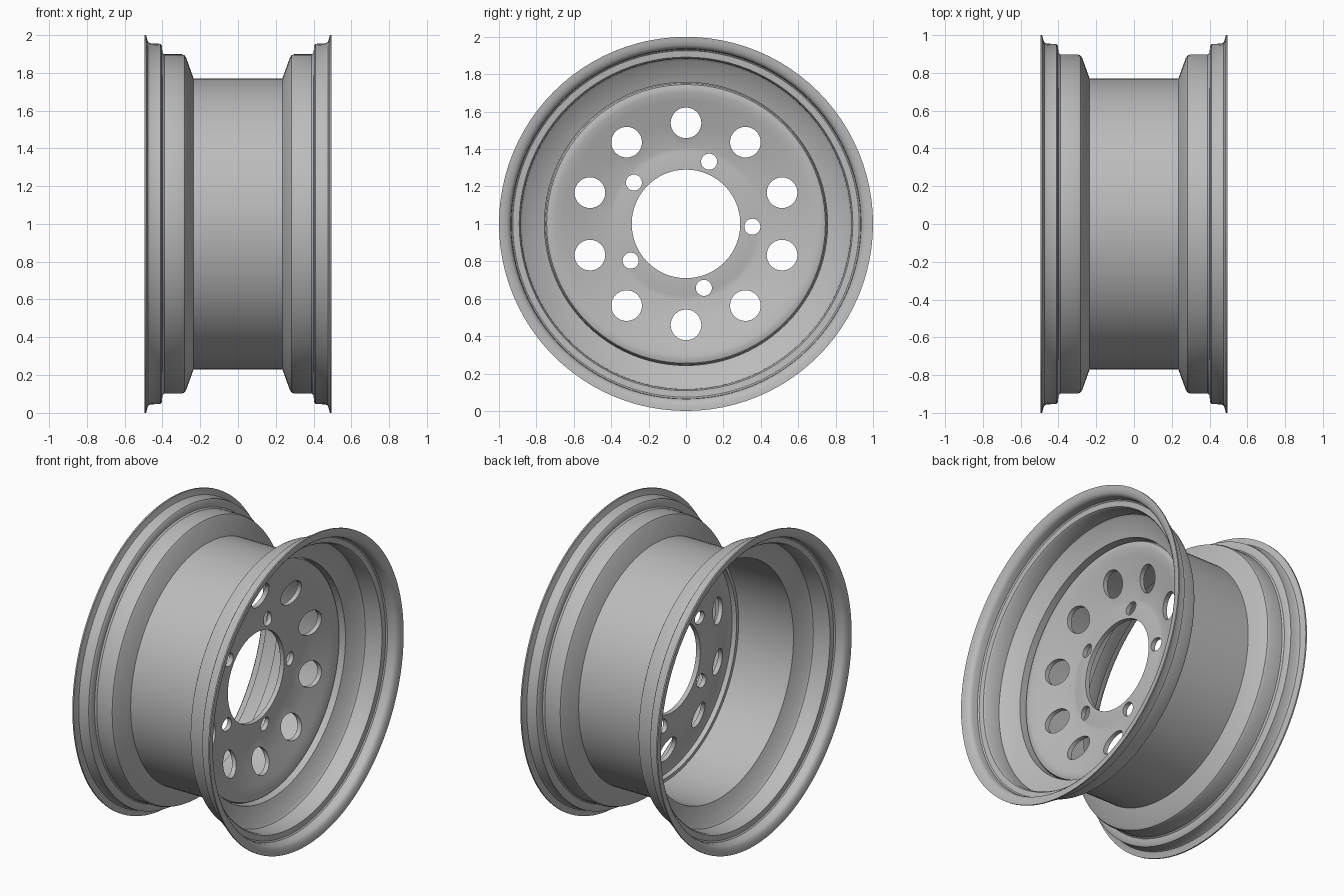
import bpy
import bmesh
from math import cos, sin, pi, radians
from mathutils import Matrix

cube = bpy.data.objects.get("Cube")
if cube:
    bpy.data.objects.remove(cube, do_unlink=True)

AXLE_HEIGHT = 1.0
SEGMENTS = 96

steel = bpy.data.materials.new("grey_steel")
steel.use_nodes = True
GREY = (0.5, 0.5, 0.5, 1)
steel.diffuse_color = GREY
steel.node_tree.nodes["Principled BSDF"].inputs["Base Color"].default_value = GREY


def make_object(name, bm):
    bmesh.ops.recalc_face_normals(bm, faces=bm.faces)
    mesh = bpy.data.meshes.new(name)
    bm.to_mesh(mesh)
    bm.free()
    mesh.materials.append(steel)
    obj = bpy.data.objects.new(name, mesh)
    bpy.context.collection.objects.link(obj)
    obj.location.z = AXLE_HEIGHT
    return obj


def lathe(name, profile):
    """Revolve a closed (x, radius) outline around the x axis."""
    bm = bmesh.new()
    rings = []
    for i in range(SEGMENTS):
        a = 2 * pi * i / SEGMENTS
        rings.append([bm.verts.new((x, r * cos(a), r * sin(a))) for x, r in profile])
    n = len(profile)
    for i in range(SEGMENTS):
        here, there = rings[i], rings[(i + 1) % SEGMENTS]
        for j in range(n):
            k = (j + 1) % n
            bm.faces.new((here[j], here[k], there[k], there[j]))
    return make_object(name, bm)


def drill_ring(bm, count, start, distance, radius):
    """Add a circle of cylinders parallel to the axle."""
    for i in range(count):
        a = radians(start) + 2 * pi * i / count
        place = Matrix.Translation((0.15, distance * cos(a), distance * sin(a)))
        bmesh.ops.create_cone(bm, cap_ends=True, segments=32, radius1=radius,
                              radius2=radius, depth=0.5,
                              matrix=place @ Matrix.Rotation(pi / 2, 4, 'Y'))


def smooth(obj, angle):
    bpy.ops.object.select_all(action='DESELECT')
    obj.select_set(True)
    bpy.context.view_layer.objects.active = obj
    bpy.ops.object.shade_smooth_by_angle(angle=radians(angle))


# Barrel: half outlines from the drop centre to the flange lip, mirrored
outer = [(0.235, 0.77), (0.274, 0.878), (0.283, 0.892), (0.298, 0.898),
         (0.39, 0.898), (0.4, 0.906), (0.402, 0.942), (0.41, 0.953),
         (0.462, 0.955), (0.475, 0.962), (0.481, 0.978), (0.486, 1.0)]
inner = [(0.495, 1.0), (0.493, 0.978), (0.487, 0.955), (0.475, 0.941),
         (0.46, 0.936), (0.424, 0.934), (0.417, 0.926), (0.414, 0.892),
         (0.402, 0.884), (0.3, 0.883), (0.289, 0.873), (0.245, 0.757)]
half = outer + inner
barrel = lathe("rim_barrel", half + [(-x, r) for x, r in reversed(half)])
smooth(barrel, 35)

# Dished centre disc with a rounded edge and a skirt against the barrel
front = [(0.13, 0.29), (0.13, 0.345), (0.123, 0.385), (0.122, 0.41),
         (0.16, 0.54), (0.198, 0.66), (0.212, 0.705), (0.213, 0.728),
         (0.208, 0.745), (0.195, 0.753), (0.15, 0.757)]
back = [(0.15, 0.735), (0.18, 0.732), (0.184, 0.71), (0.168, 0.66),
        (0.13, 0.54), (0.092, 0.41), (0.093, 0.385), (0.1, 0.345), (0.1, 0.29)]
disc = lathe("centre_disc", front + back)

# Vent holes and lug holes
bm = bmesh.new()
drill_ring(bm, 10, 90, 0.54, 0.082)
drill_ring(bm, 5, -2.4, 0.355, 0.043)
cutter = make_object("hole_cutter", bm)
cutter.hide_render = True

cut = disc.modifiers.new("holes", 'BOOLEAN')
cut.operation = 'DIFFERENCE'
cut.solver = 'EXACT'
cut.object = cutter
bpy.context.view_layer.update()
graph = bpy.context.evaluated_depsgraph_get()
drilled = bpy.data.meshes.new_from_object(disc.evaluated_get(graph))
disc.modifiers.clear()
disc.data = drilled
bpy.data.objects.remove(cutter, do_unlink=True)
smooth(disc, 35)
